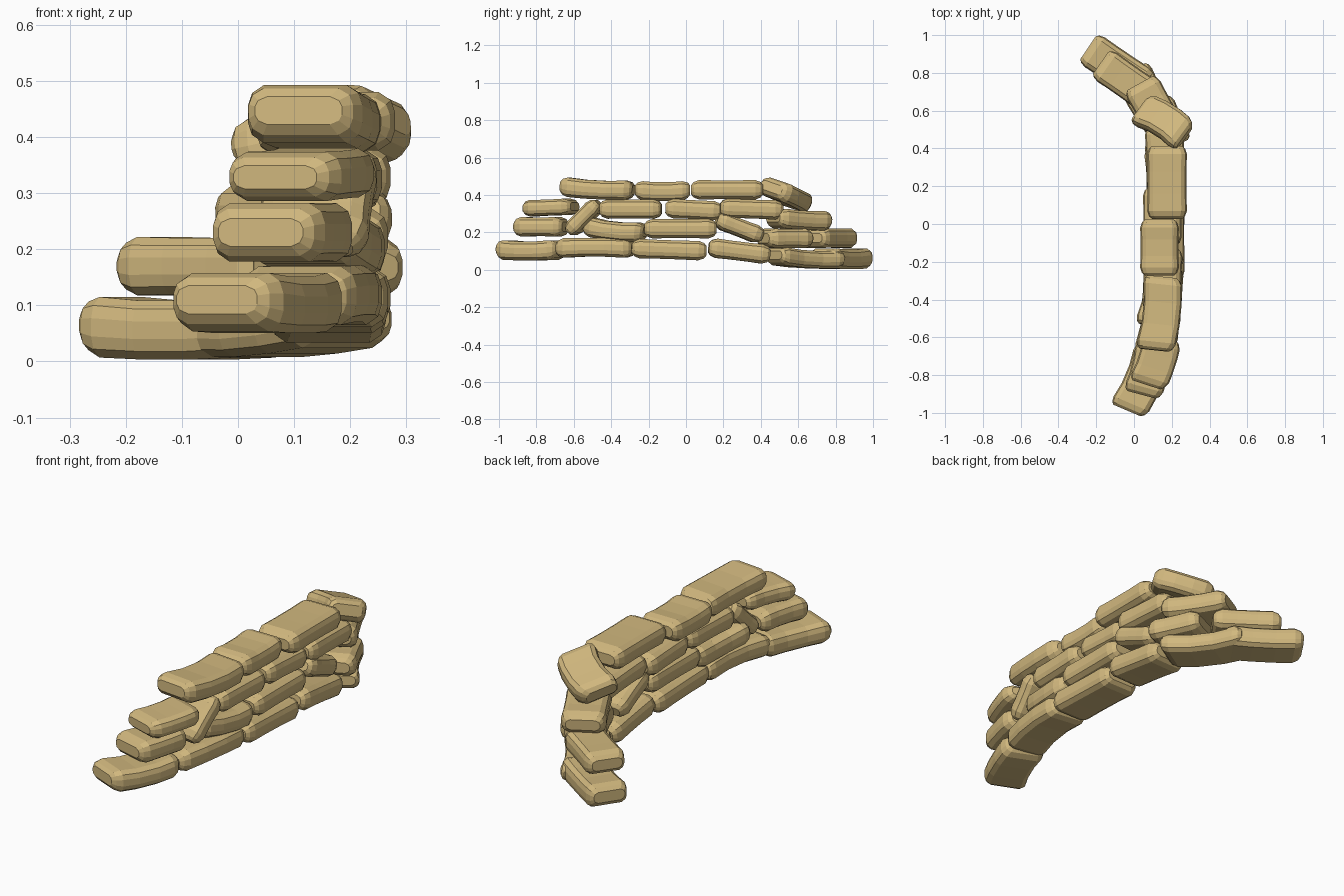
import bpy, bmesh, math
from mathutils import Matrix, Vector

if "Cube" in bpy.data.objects:
    bpy.data.objects.remove(bpy.data.objects["Cube"])

sand = bpy.data.materials.new("sand canvas")
sand.diffuse_color = (0.64, 0.48, 0.21, 1)
sand.use_nodes = True
sand.node_tree.nodes["Principled BSDF"].inputs["Base Color"].default_value = sand.diffuse_color

# twelve-sided pillow cross-section, unit half-width and half-height
QUARTER = [(1, .3), (.93, .72), (.72, 1)]
SECTION = (QUARTER + [(-a, b) for a, b in reversed(QUARTER)]
           + [(-a, -b) for a, b in QUARTER] + [(a, -b) for a, b in reversed(QUARTER)])


def sandbag(name, x, y, z, length, yaw, pitch=0, w=.205, h=.104, bend=0, sag=0, roll=0):
    """Lofted bag along local x; bend curves it sideways, sag dips its middle."""
    half = length / 2
    # position along the bag, width factor, height factor
    rings = [(-half, .76, .48), (-half + .014, .91, .8), (-half + .042, 1, 1),
             (-half * .3, .98, .97), (half * .3, .98, .97),
             (half - .042, 1, 1), (half - .014, .91, .8), (half, .76, .48)]
    bm = bmesh.new()
    loops = []
    for px, fw, fh in rings:
        t = 1 - (px / half) ** 2
        loops.append([bm.verts.new((px, a * fw * w / 2 + bend * (t - .5),
                                    b * fh * h / 2 - sag * (t - .5))) for a, b in SECTION])
    n = len(SECTION)
    for r, s in zip(loops, loops[1:]):
        for i in range(n):
            bm.faces.new((r[i], r[(i + 1) % n], s[(i + 1) % n], s[i]))
    bm.faces.new(loops[0])
    bm.faces.new(loops[-1])
    bmesh.ops.recalc_face_normals(bm, faces=bm.faces)
    bm.transform(Matrix.Translation(Vector((x, y, z)))
                 @ Matrix.Rotation(math.radians(yaw), 4, 'Z')
                 @ Matrix.Rotation(math.radians(-pitch), 4, 'Y')
                 @ Matrix.Rotation(math.radians(roll), 4, 'X'))
    me = bpy.data.meshes.new(name)
    bm.to_mesh(me)
    bm.free()
    me.materials.append(sand)
    bpy.context.collection.objects.link(bpy.data.objects.new(name, me))


# ground course
sandbag("ground_bag_1", .04, -.83, .105, .35, 67, bend=-.02, sag=.01)
sandbag("ground_bag_2", .135, -.485, .118, .41, 82, bend=-.02, sag=-.006)
sandbag("ground_bag_3", .165, -.09, .108, .40, 90, -2)
sandbag("ground_bag_4", .165, .285, .10, .33, 92, -7)
sandbag("ground_bag_5", .09, .635, .062, .40, 122, -3, h=.095, bend=.02, sag=.012)
sandbag("ground_bag_6", -.09, .83, .06, .37, 146, h=.108, w=.19, sag=.01)

# second course
sandbag("second_bag_1", .08, -.775, .23, .27, 75, bend=-.01)
sandbag("second_bag_2", .14, -.38, .213, .33, 80, -6, bend=-.02, sag=.015)
sandbag("second_bag_3", .165, -.03, .22, .385, 90)
sandbag("second_bag_4", .165, .285, .225, .26, 95, -21, h=.095)
sandbag("second_bag_5", .16, .53, .168, .26, 115)
sandbag("second_bag_6", -.045, .762, .17, .32, 145, w=.185)

# leaning bag wedged between courses
sandbag("leaning_bag", .14, -.545, .28, .225, 82, 45, h=.085, w=.2)

# third course
sandbag("third_bag_1", .115, -.725, .333, .27, 72, 2, h=.088, bend=-.015)
sandbag("third_bag_2", .15, -.295, .325, .33, 88)
sandbag("third_bag_3", .15, .04, .322, .30, 90, -3)
sandbag("third_bag_4", .165, .35, .325, .335, 92, -2)
sandbag("third_bag_5", .11, .605, .268, .32, 119, -3, w=.2, sag=.006)

# top course
sandbag("top_bag_1", .138, -.475, .432, .39, 84, -3, bend=-.02, sag=.01)
sandbag("top_bag_2", .135, -.125, .422, .295, 90, sag=.01)
sandbag("top_bag_3", .175, .22, .428, .385, 90, w=.21)
sandbag("top_bag_4", .155, .54, .40, .29, 148, -15, w=.19, bend=-.025, roll=16)
